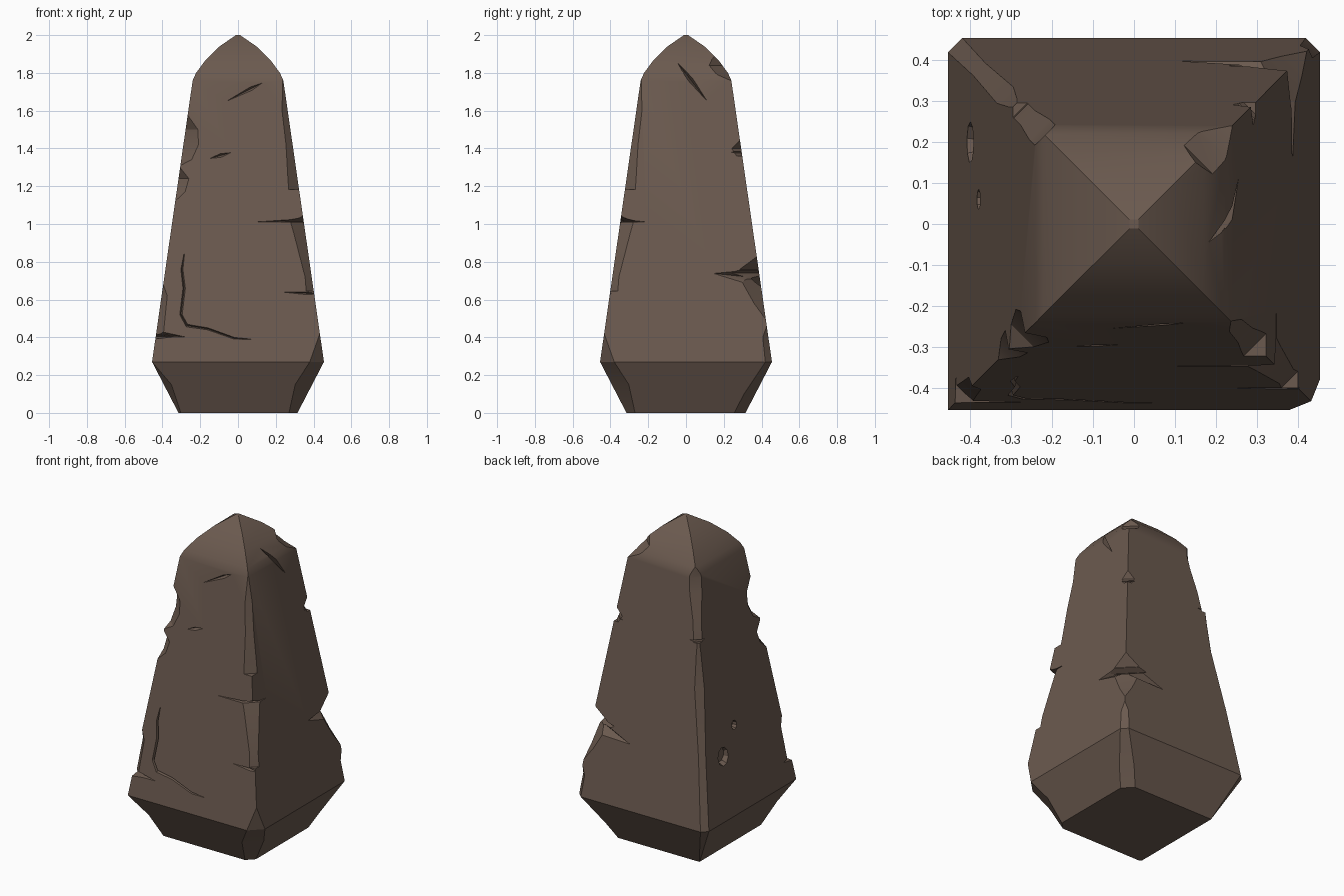
import bpy, bmesh, math
from mathutils import Vector

if "Cube" in bpy.data.objects:
    bpy.data.objects.remove(bpy.data.objects["Cube"])

stone = bpy.data.materials.new("brown stone")
stone.diffuse_color = (0.147, 0.102, 0.078, 1)
stone.use_nodes = True
stone.node_tree.nodes["Principled BSDF"].inputs["Base Color"].default_value = stone.diffuse_color

# Half width of the square pillar at each height
PROFILE = [(0, 0.315), (0.27, 0.455), (1.76, 0.24), (1.80, 0.222), (1.87, 0.17),
           (1.94, 0.098), (2.0, 0.011)]


def half(z):
    for (z0, h0), (z1, h1) in zip(PROFILE, PROFILE[1:]):
        if z <= z1:
            return h0 + (h1 - h0) * (z - z0) / (z1 - z0)
    return 0.011


def make(name, bm):
    bmesh.ops.recalc_face_normals(bm, faces=bm.faces)
    me = bpy.data.meshes.new(name)
    bm.to_mesh(me)
    bm.free()
    ob = bpy.data.objects.new(name, me)
    bpy.context.collection.objects.link(ob)
    return ob


def loft(name, rings):
    bm = bmesh.new()
    rows = [[bm.verts.new(p) for p in r] for r in rings]
    n = len(rows[0])
    for a, b in zip(rows, rows[1:]):
        for i in range(n):
            j = (i + 1) % n
            bm.faces.new((a[i], a[j], b[j], b[i]))
    bm.faces.new(rows[0])
    bm.faces.new(rows[-1])
    return make(name, bm)


cutters = []


def hull(points):
    bm = bmesh.new()
    for p in points:
        bm.verts.new(p)
    r = bmesh.ops.convex_hull(bm, input=bm.verts)
    loose = [v for v in bm.verts if not v.link_faces]
    bmesh.ops.delete(bm, geom=loose, context='VERTS')
    cutters.append(make("chip_cutter", bm))


def on_face(face, u, z, out):
    d = half(z) + out
    return Vector({"front": (u, -d, z), "back": (u, d, z),
                   "right": (d, u, z), "left": (-d, u, z)}[face])


# Spindle-shaped slit across one face
def gash(face, a, b, width, depth, t=0.5):
    du, dz = b[0] - a[0], b[1] - a[1]
    n = math.hypot(du, dz)
    m = (a[0] + du * t, a[1] + dz * t)
    ou, oz = -dz / n * width, du / n * width
    hull([on_face(face, *a, 0.004), on_face(face, *b, 0.004),
          on_face(face, m[0] + ou, m[1] + oz, 0.012),
          on_face(face, m[0] - ou, m[1] - oz, 0.012),
          on_face(face, *m, -depth)])


# Broken strip along a corner: list of (height, chip width)
def chamfer(sx, sy, strip):
    rings = []
    for z, w in strip:
        h = half(max(z, 0))
        o, i = h + 0.05, h - w - 0.05
        rings.append([(sx * o, sy * o, z), (sx * o, sy * i, z), (sx * i, sy * o, z)])
    cutters.append(loft("edge_cutter", rings))


# Wedge bitten out of a corner
def notch(sx, sy, z, lx, ly, up, down):
    h = half(z)
    o = h + 0.06
    hull([(sx * (h - lx), sy * (h + 0.004), z), (sx * (h + 0.004), sy * (h - ly), z),
          (sx * o, sy * o, z + up), (sx * o, sy * o, z - down)])


# Pillar body
body = loft("stone_pillar", [[(h, -h, z), (h, h, z), (-h, h, z), (-h, -h, z)]
                             for z, h in PROFILE])

# Front right corner
chamfer(1, -1, [(1.182, 0.055), (1.25, 0.05), (1.42, 0.035), (1.6, 0.03), (1.79, -0.02)])
chamfer(1, -1, [(0.645, 0.04), (0.72, 0.035), (0.94, 0.06), (1.012, 0.07), (1.05, -0.02)])
chamfer(1, -1, [(-0.02, 0.06), (0.15, 0.09), (0.27, 0.075), (0.36, 0.03), (0.46, -0.02)])
notch(1, -1, 1.012, 0.14, 0.10, 0.05, 0.012)
gash("front", (0.06, 1.01), (0.40, 1.02), 0.012, 0.03, 0.8)
gash("right", (-0.19, 1.01), (-0.40, 1.02), 0.012, 0.03, 0.8)
gash("front", (0.22, 0.64), (0.43, 0.63), 0.012, 0.02, 0.7)

# Front left corner
chamfer(-1, -1, [(1.31, 0.0), (1.34, 0.055), (1.42, 0.08), (1.5, 0.065), (1.6, -0.02)])
chamfer(-1, -1, [(1.1, -0.02), (1.17, 0.045), (1.24, 0.055), (1.32, -0.02)])
chamfer(-1, -1, [(0.4, 0.04), (0.5, 0.035), (0.62, 0.03), (0.72, -0.02)])
chamfer(-1, -1, [(-0.02, 0.03), (0.15, 0.04), (0.27, 0.0), (0.3, -0.02)])
notch(-1, -1, 0.405, 0.12, 0.08, 0.05, 0.03)
gash("front", (-0.26, 0.40), (-0.46, 0.42), 0.02, 0.03, 0.7)

# Back right corner with the large break
chamfer(1, 1, [(1.75, -0.02), (1.79, 0.06), (1.84, 0.07), (1.9, -0.02)])
chamfer(1, 1, [(1.36, 0.03), (1.4, 0.05), (1.46, -0.02)])
chamfer(1, 1, [(0.46, -0.02), (0.58, 0.05), (0.7, 0.10), (0.76, 0.10), (0.84, -0.02)])
chamfer(1, 1, [(-0.02, 0.08), (0.1, 0.06), (0.27, 0.035), (0.4, 0.03), (0.5, -0.02)])
notch(1, 1, 0.74, 0.16, 0.16, 0.09, 0.13)
notch(1, 1, 1.38, 0.06, 0.06, 0.04, 0.03)
gash("right", (0.13, 0.74), (0.42, 0.71), 0.05, 0.05, 0.75)
gash("back", (0.10, 0.66), (0.42, 0.73), 0.05, 0.05, 0.7)

# Back left corner
chamfer(-1, 1, [(1.37, 0.035), (1.5, 0.035), (1.65, 0.05), (1.74, 0.05), (1.82, -0.02)])
chamfer(-1, 1, [(-0.02, 0.02), (0.27, 0.035), (0.7, 0.03), (1.1, 0.04), (1.3, 0.02), (1.37, 0.01)])
notch(-1, 1, 1.38, 0.07, 0.07, 0.03, 0.02)

# Slits in the faces
gash("front", (-0.08, 1.64), (0.135, 1.75), 0.014, 0.03, 0.7)
gash("front", (-0.155, 1.345), (-0.03, 1.38), 0.014, 0.03)
gash("right", (-0.05, 1.86), (0.12, 1.64), 0.016, 0.04, 0.45)

# Long bent crack on the front
crack = [(-0.285, 0.84, 0.003), (-0.297, 0.76, 0.007), (-0.285, 0.66, 0.008),
         (-0.302, 0.52, 0.008), (-0.27, 0.462, 0.009), (-0.16, 0.445, 0.007),
         (-0.02, 0.395, 0.006), (0.07, 0.39, 0.002)]
rings = []
for k, (u, z, w) in enumerate(crack):
    p, q = crack[max(k - 1, 0)], crack[min(k + 1, len(crack) - 1)]
    du, dz = q[0] - p[0], q[1] - p[1]
    n = math.hypot(du, dz)
    a, b = -dz / n * w, du / n * w
    rings.append([on_face("front", u + a, z + b, 0.005), on_face("front", u - a, z - b, 0.005),
                  on_face("front", u, z, -2.5 * w)])
cutters.append(loft("crack_cutter", rings))

# Two shallow pits on the left
for y, z, r in ((0.2, 0.65, 0.065), (0.06, 0.79, 0.032)):
    pts = []
    for out, s in ((0.03, 1.05), (-0.025, 0.7)):
        for k in range(9):
            t = k * math.tau / 9
            pts.append((-half(z) - out, y + 0.9 * r * s * math.cos(t), z + r * s * math.sin(t)))
    hull(pts)

# Carve all the damage into the pillar
bpy.context.view_layer.objects.active = body
body.select_set(True)
for c in cutters:
    c.hide_render = True
    m = body.modifiers.new("carve", 'BOOLEAN')
    m.operation = 'DIFFERENCE'
    m.solver = 'EXACT'
    m.object = c
    bpy.ops.object.modifier_apply(modifier=m.name)
for c in cutters:
    bpy.data.objects.remove(c, do_unlink=True)

body.data.materials.clear()
body.data.materials.append(stone)
for p in body.data.polygons:
    p.material_index = 0
bpy.ops.object.shade_smooth_by_angle(angle=math.radians(25))
